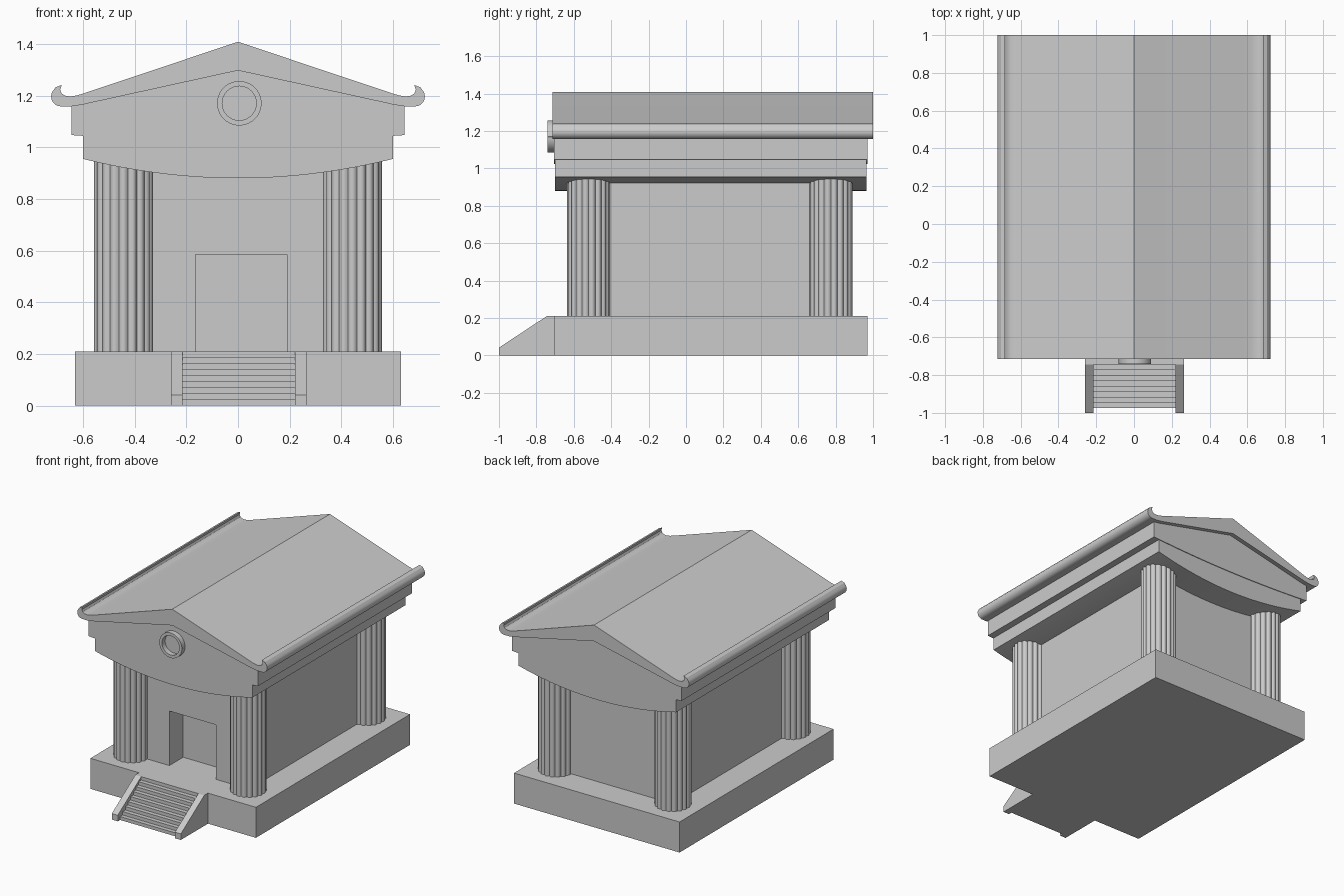
import bpy, bmesh
from math import sin, cos, pi

cube = bpy.data.objects.get("Cube")
if cube:
    bpy.data.objects.remove(cube, do_unlink=True)

stone = bpy.data.materials.new("pale grey stone")
stone.use_nodes = True
stone.diffuse_color = (0.6, 0.6, 0.6, 1)
stone.node_tree.nodes["Principled BSDF"].inputs["Base Color"].default_value = (0.6, 0.6, 0.6, 1)


def extrude(name, points, vector, smooth=None):
    """Solid made by sweeping a closed outline along a vector."""
    bm = bmesh.new()
    face = bm.faces.new([bm.verts.new(p) for p in points])
    swept = bmesh.ops.extrude_face_region(bm, geom=[face], use_keep_orig=True)
    bmesh.ops.translate(bm, vec=vector,
                        verts=[g for g in swept["geom"] if isinstance(g, bmesh.types.BMVert)])
    bmesh.ops.recalc_face_normals(bm, faces=bm.faces)
    mesh = bpy.data.meshes.new(name)
    bm.to_mesh(mesh)
    bm.free()
    mesh.materials.append(stone)
    obj = bpy.data.objects.new(name, mesh)
    bpy.context.collection.objects.link(obj)
    if smooth:
        bpy.ops.object.select_all(action="DESELECT")
        obj.select_set(True)
        bpy.context.view_layer.objects.active = obj
        bpy.ops.object.shade_smooth_by_angle(angle=smooth)
    return obj


def box(name, x0, x1, y0, y1, z0, z1):
    return extrude(name, [(x0, y0, z0), (x1, y0, z0), (x1, y1, z0), (x0, y1, z0)], (0, 0, z1 - z0))


def front_profile(name, half, y0, y1, smooth=None):
    """Mirror a right-hand (x, z) outline that starts and ends on x = 0, then run it along y."""
    outline = half + [(-x, z) for x, z in reversed(half[1:-1])]
    return extrude(name, [(x, y0, z) for x, z in outline], (0, y1 - y0, 0), smooth)


def sag(width, low, high, n=16):
    """Shallow bowed underside from the centre to the edge."""
    return [(width * i / n, low + (high - low) * (i / n) ** 2) for i in range(n + 1)]


# Base
box("base", -0.63, 0.63, -0.705, 0.97, 0, 0.21)

# Stairs with sloping cheek walls
steps, top, back, front = 9, 0.21, -0.745, -0.975
run, rise = (back - front) / (steps - 1), top / steps
stair = [(-0.705, 0), (front, 0)]
for i in range(steps):
    stair += [(front + run * i, rise * (i + 1))]
    if i < steps - 1:
        stair += [(front + run * (i + 1), rise * (i + 1))]
stair.append((-0.705, top))
extrude("front_steps", [(-0.215, y, z) for y, z in stair], (0.435, 0, 0))
cheek = [(-0.705, 0), (-1, 0), (-1, 0.042), (back, top), (-0.705, top)]
for side, x in (("right", -0.26), ("left", 0.22)):
    extrude(side + "_stair_cheek", [(x, y, z) for y, z in cheek], (0.045, 0, 0))

# Inner chamber with a recessed doorway
chamber = box("chamber_walls", -0.443, 0.443, -0.51, 0.775, 0.21, 1.0)
cutter = box("doorway_cutter", -0.165, 0.19, -0.7, -0.36, 0.1, 0.585)
cutter.hide_render = True
cut = chamber.modifiers.new("doorway", "BOOLEAN")
cut.operation, cut.object, cut.solver = "DIFFERENCE", cutter, "EXACT"
bpy.context.view_layer.objects.active = chamber
bpy.ops.object.modifier_apply(modifier=cut.name)
bpy.data.objects.remove(cutter, do_unlink=True)

# Columns with rounded reeds
reeds, per = 18, 6
for end, y in (("front", -0.52), ("back", 0.775)):
    for side, x in (("right", -0.443), ("left", 0.443)):
        ring = []
        for i in range(reeds * per):
            a = 2 * pi * i / (reeds * per)
            r = 0.105 + 0.01 * abs(sin(reeds * a / 2))
            ring.append((x + r * cos(a), y + r * sin(a), 0.21))
        extrude(f"{end}_{side}_column", ring, (0, 0, 0.76), 0.7)

# Entablature with bowed undersides
front_profile("architrave", sag(0.6, 0.88, 0.955) + [(0.6, 1.05), (0, 1.05)], -0.7, 0.965, 0.5)
front_profile("pediment", sag(0.645, 1.025, 1.047) + [(0.645, 1.17), (0, 1.31)], -0.705, 0.97, 0.5)

# Gabled roof with upturned eaves
roll = [(0.685 + 0.038 * sin(a), 1.196 - 0.038 * cos(a)) for a in [pi * i / 12 for i in range(10)]]
eave = [(0.705, 1.232), (0.682, 1.241), (0.688, 1.222), (0.682, 1.208),
        (0.668, 1.199), (0.648, 1.196), (0.625, 1.2), (0.6, 1.207)]
front_profile("roof", [(0, 1.297), (0.56, 1.174), (0.6, 1.165), (0.645, 1.158)]
              + roll + eave + [(0, 1.408)], -0.715, 1.0, 0.55)

# Plain ring ornament on the pediment
n = 40
ornament = extrude("pediment_ring",
                   [(0.005 + r * cos(a), -0.74, 1.17 + r * sin(a))
                    for r, order in ((0.086, range(n + 1)), (0.066, range(n, -1, -1)))
                    for a in [2 * pi * 0.999 * i / n for i in order]], (0, 0.04, 0), 0.6)
